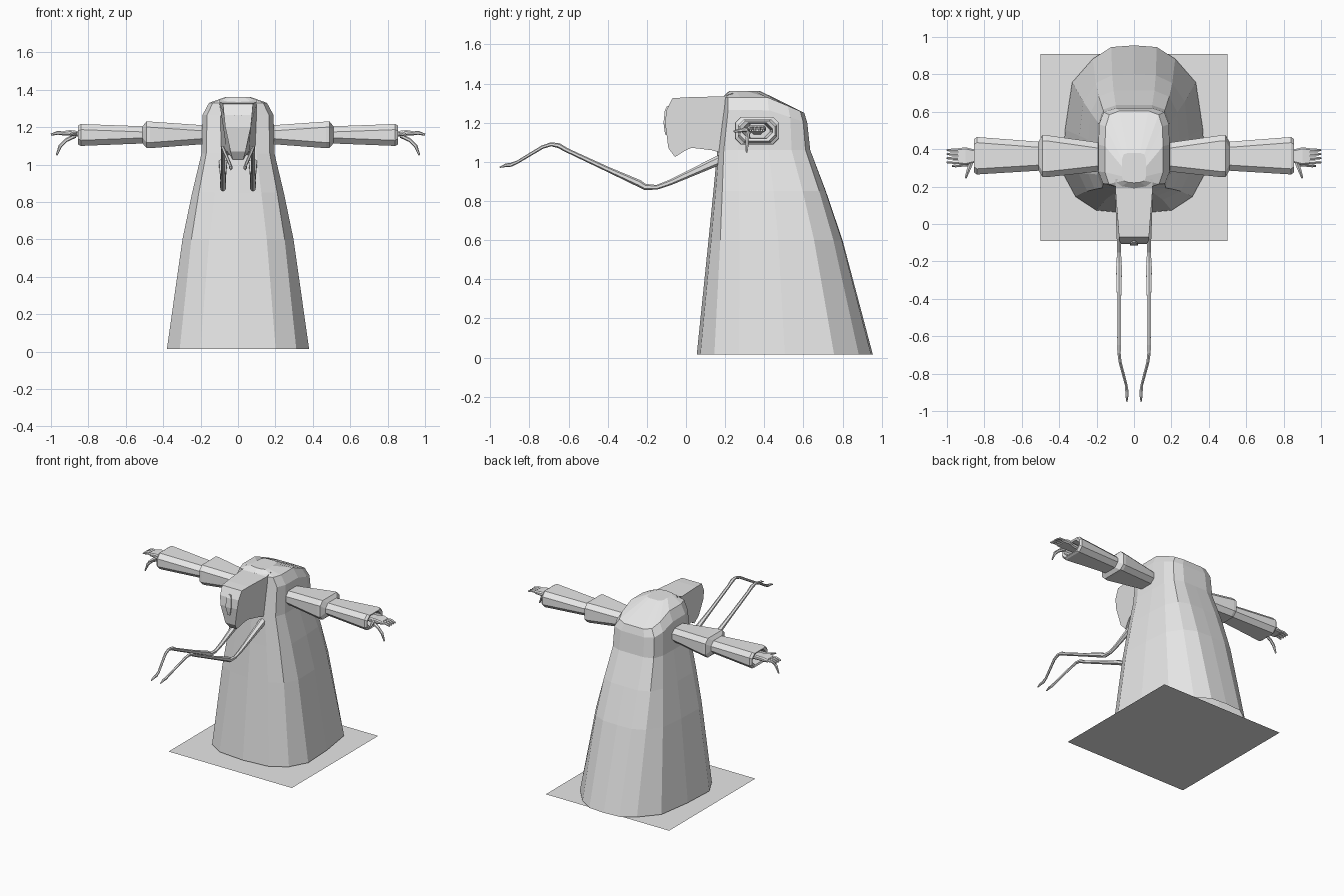
import bpy, bmesh, math
from mathutils import Vector

if "Cube" in bpy.data.objects:
    bpy.data.objects.remove(bpy.data.objects["Cube"])

grey = bpy.data.materials.new("plain grey")
grey.diffuse_color = (0.8, 0.8, 0.8, 1)
grey.use_nodes = True
grey.node_tree.nodes["Principled BSDF"].inputs["Base Color"].default_value = grey.diffuse_color


def finish(name, bm):
    bmesh.ops.recalc_face_normals(bm, faces=bm.faces)
    me = bpy.data.meshes.new(name)
    bm.to_mesh(me)
    bm.free()
    ob = bpy.data.objects.new(name, me)
    me.materials.append(grey)
    bpy.context.collection.objects.link(ob)
    return ob


def loft(bm, rings, start=True, end=True):
    """Skin closed rings of points with quads, optionally capping the ends."""
    vs = [[bm.verts.new(p) for p in r] for r in rings]
    n = len(vs[0])
    for a, b in zip(vs, vs[1:]):
        for i in range(n):
            j = (i + 1) % n
            bm.faces.new((a[i], a[j], b[j], b[i]))
    if start:
        bm.faces.new(vs[0][::-1])
    if end:
        bm.faces.new(vs[-1])


def tube(bm, path, sides=6):
    """Tapered limb through (x, y, z, radius) points."""
    pts = [Vector(p[:3]) for p in path]
    rings = []
    for i, p in enumerate(pts):
        d = (pts[min(i + 1, len(pts) - 1)] - pts[max(i - 1, 0)]).normalized()
        u = d.cross(Vector((0, 0, 1))).normalized()
        w = u.cross(d)
        r = path[i][3]
        rings.append([p + r * (math.cos(a) * u + math.sin(a) * w)
                      for a in [2 * math.pi * (k + .5) / sides for k in range(sides)]])
    loft(bm, rings)


def box_ring(x, y0, y1, z0, z1, c=.03):
    """Chamfered rectangle in the yz plane."""
    return [(x, y0 + c, z0), (x, y1 - c, z0), (x, y1, z0 + c), (x, y1, z1 - c),
            (x, y1 - c, z1), (x, y0 + c, z1), (x, y0, z1 - c), (x, y0, z0 + c)]


def mirrored(pts, s):
    return [(p[0] * s, *p[1:]) for p in pts]


# Base plate
bm = bmesh.new()
bm.faces.new([bm.verts.new(p) for p in
              ((-.5, -.09, 0), (.5, -.09, 0), (.5, .91, 0), (-.5, .91, 0))])
finish("base_plate", bm)

# Robe and hood: outline changes from rounded hem to boxy shoulders
hem = [(0, 0), (.53, .02), (.82, .1), (1, .24), (.97, .5), (.87, .78), (.58, .92), (.32, .99), (0, 1)]
hood = [(0, 0), (.5, .02), (.87, .07), (1, .22), (1, .55), (.98, .8), (.85, .95), (.5, 1), (0, 1)]


def robe_ring(z, w, yf, yb, t, drop):
    half = []
    for (u0, v0), (u1, v1) in zip(hem, hood):
        y = yf + (yb - yf) * (v0 + (v1 - v0) * t)
        lower = drop * max(0, y - .42) / .18
        half.append((w * (u0 + (u1 - u0) * t), y, z - lower))
    return half + [(-x, y, zz) for x, y, zz in half[-2:0:-1]]


bm = bmesh.new()
loft(bm, [robe_ring(*r) for r in (
    (.015, .38, .055, .955, 0, 0), (.6, .297, .115, .8, .4, 0),
    (.85, .245, .14, .715, .7, 0), (1.06, .195, .16, .635, 1, 0),
    (1.265, .19, .185, .62, 1, .06), (1.33, .155, .185, .605, 1, .078),
    (1.362, .065, .22, .38, 1, 0))], start=False)
finish("robe_and_hood", bm)

# Beaked head: side profile (y, z, half width)
prof = [(.24, 1.352, .1), (.19, 1.335, .1), (0, 1.33, .085), (-.07, 1.325, .08),
        (-.1, 1.265, .075), (-.107, 1.2, .068), (-.09, 1.07, .04), (-.056, 1.025, .028),
        (0, 1.06, .05), (.03, 1.072, .06), (.13, 1.06, .085), (.24, 1.03, .1)]
bm = bmesh.new()
loft(bm, [[(s * w, y, z) for y, z, w in prof] for s in (-1, 1)])
finish("beaked_head", bm)

# Nose ridge on the beak front
bm = bmesh.new()
loft(bm, [[(-w, y, z), (w, y, z), (w, y + .03, z), (-w, y + .03, z)]
          for z, y, w in ((1.14, -.107, .008), (1.2, -.115, .022), (1.265, -.108, .018), (1.285, -.098, .008))])
finish("nose_ridge", bm)

for s, side in ((1, "left"), (-1, "right")):
    # Two-part sleeve with a hollow cuff
    sleeve = [box_ring(*r) for r in (
        (.15, .285, .43, 1.112, 1.208), (.47, .25, .475, 1.088, 1.23),
        (.49, .252, .475, 1.09, 1.23), (.51, .285, .44, 1.113, 1.205),
        (.84, .265, .465, 1.1, 1.217), (.855, .275, .455, 1.108, 1.21),
        (.85, .287, .443, 1.12, 1.198), (.75, .3, .43, 1.125, 1.193))]
    bm = bmesh.new()
    loft(bm, [mirrored(r, s) for r in sleeve])
    finish(side + "_sleeve", bm)

    # Hand with palm, fingers, drooping finger and thumb
    bm = bmesh.new()
    palm = [box_ring(*r, c=.008) for r in (
        (.74, .34, .39, 1.14, 1.18), (.86, .325, .4, 1.15, 1.18),
        (.9, .315, .41, 1.155, 1.185), (.94, .32, .405, 1.155, 1.178))]
    loft(bm, [mirrored(r, s) for r in palm])
    for y in (.33, .352, .374, .395):
        tube(bm, mirrored([(.93, y, 1.167, .01), (.965, y, 1.17, .01), (1, y, 1.16, .006)], s))
    tube(bm, mirrored([(.87, .32, 1.155, .012), (.92, .315, 1.13, .01),
                       (.95, .312, 1.1, .01), (.97, .31, 1.05, .005)], s))
    tube(bm, mirrored([(.87, .33, 1.165, .013), (.885, .29, 1.163, .011), (.9, .245, 1.155, .006)], s))
    finish(side + "_hand", bm)

    # Thin jointed front arm with claw tip
    arm = [(.08, .24, 1.04, .026), (.08, .15, 1.0, .024), (.08, -.08, .895, .014),
           (.08, -.15, .87, .012), (.08, -.21, .872, .016), (.08, -.24, .89, .018),
           (.08, -.4, .962, .013), (.08, -.61, 1.06, .011), (.08, -.65, 1.083, .013),
           (.08, -.69, 1.09, .01), (.075, -.735, 1.075, .009), (.042, -.86, 1.0, .008),
           (.038, -.895, .985, .01), (.038, -.92, .983, .009), (.038, -.952, .972, .003)]
    bm = bmesh.new()
    tube(bm, mirrored(arm, s))
    finish(side + "_thin_arm", bm)
